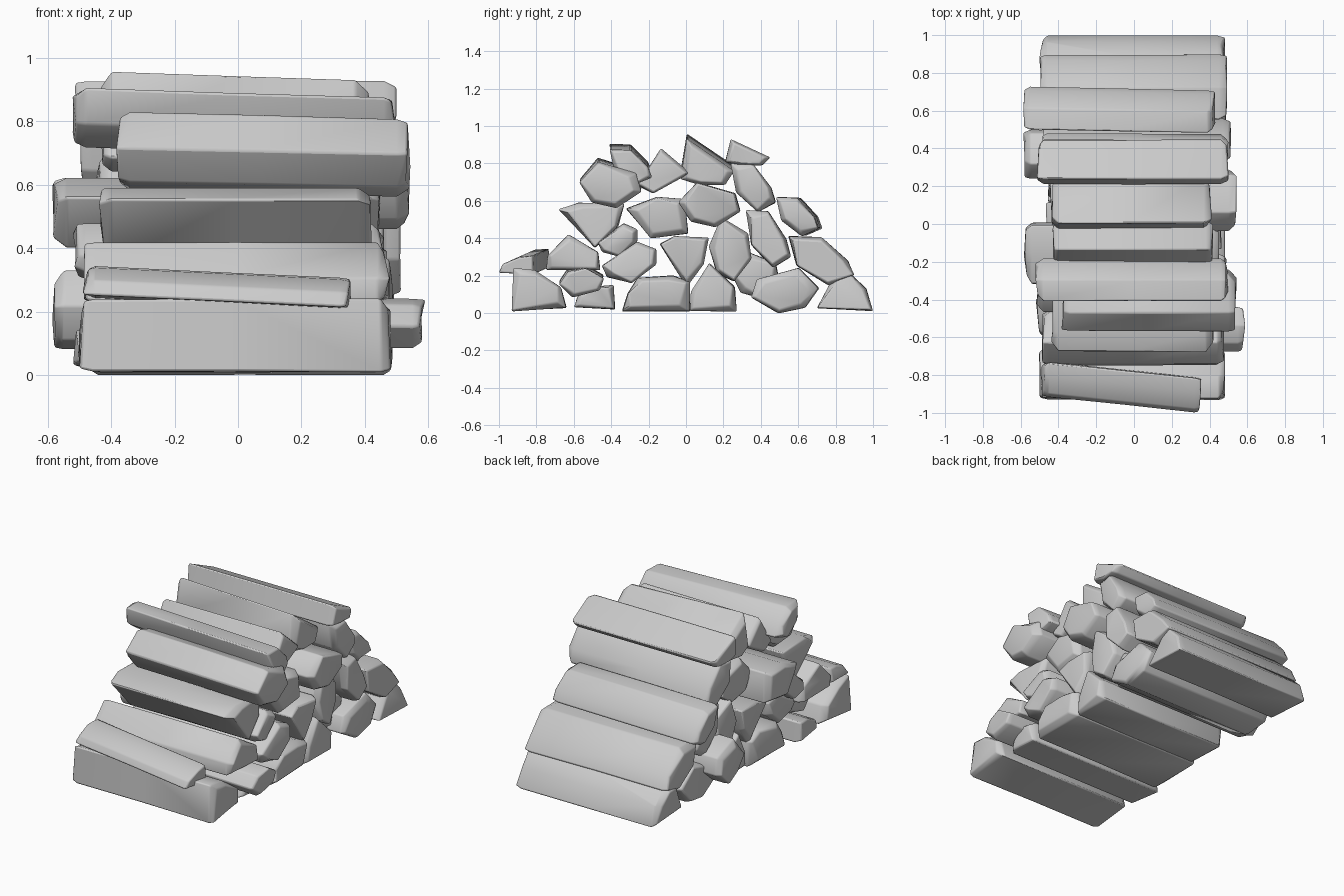
import bpy
import bmesh
import random
from math import radians

random.seed(4)
if "Cube" in bpy.data.objects:
    bpy.data.objects.remove(bpy.data.objects["Cube"], do_unlink=True)

wood = bpy.data.materials.new("pale_grey_wood")
wood.use_nodes = True
wood.diffuse_color = (.6, .6, .6, 1)
wood.node_tree.nodes["Principled BSDF"].inputs["Base Color"].default_value = wood.diffuse_color

# Split-wood cross-sections, each filling a unit box, clockwise
PROFILES = {
    "dome": [(0, .08), (.3, .92), (.6, 1), (.88, .6), (1, 0)],
    "gable": [(0, 0), (.03, .4), (.42, 1), (.96, .5), (1, 0)],
    "loaf": [(0, 0), (.08, .5), (.22, .94), (.75, 1), (1, .82), (1, 0)],
    "slope": [(0, .08), (.1, .55), (.58, .95), (.97, 1), (1, 0)],
    "wedge": [(0, .85), (.3, 1), (1, .97), (.9, .45), (.55, 0)],
    "chunk": [(0, .55), (.3, 1), (.92, .75), (1, .35), (.6, 0), (.2, .12)],
    "teardrop": [(0, .42), (.65, 1), (1, .82), (1, .45), (.55, 0), (.1, .15)],
    "quarter": [(0, .72), (.5, 1), (.95, .95), (1, .12), (.4, 0)],
    "shard": [(0, .18), (.45, 1), (1, .45), (.3, 0)],
    "corner": [(0, .12), (.12, 1), (1, .3), (.82, 0), (.35, 0)],
    "lean": [(0, 1), (.5, .98), (.9, .5), (1, .2), (.6, 0), (.12, .4)],
}


def log(name, shape, ys, zs, xs, flip="", drift=(0, 0)):
    """Loft a cross-section along x, with chipped, slanting ends."""
    profile = PROFILES[shape]
    if "y" in flip:
        profile = [(1 - u, v) for u, v in profile]
    if "z" in flip:
        profile = [(u, 1 - v) for u, v in profile]
    mid_u = sum(u for u, v in profile) / len(profile)
    mid_v = sum(v for u, v in profile) / len(profile)
    width, height = ys[1] - ys[0], zs[1] - zs[0]
    length = xs[1] - xs[0]
    chip = .04 / length
    bm = bmesh.new()
    rings = []
    for t, size in ((0, .84), (chip, 1), (.5, 1), (1 - chip, 1), (1, .84)):
        at_end = t in (0, 1)
        ring = []
        for u, v in profile:
            # End corners vary, some reach the full outline
            s = size + (random.uniform(-.16, .15) if at_end else random.uniform(-.02, .02))
            slant = random.uniform(-.005, .02) * (1 - 2 * t) if at_end else 0
            ring.append(bm.verts.new((
                xs[0] + t * length + slant,
                ys[0] + (mid_u + (u - mid_u) * s) * width + (t - .5) * drift[0],
                zs[0] + (mid_v + (v - mid_v) * s) * height + (t - .5) * drift[1])))
        rings.append(ring)
    n = len(profile)
    for a, b in zip(rings, rings[1:]):
        for i in range(n):
            j = (i + 1) % n
            bm.faces.new((a[i], a[j], b[j], b[i]))
    bm.faces.new(rings[0])
    bm.faces.new(rings[-1])
    bmesh.ops.recalc_face_normals(bm, faces=bm.faces)
    mesh = bpy.data.meshes.new(name)
    bm.to_mesh(mesh)
    bm.free()
    mesh.materials.append(wood)
    obj = bpy.data.objects.new(name, mesh)
    bpy.context.collection.objects.link(obj)
    # Softly worn edges
    bevel = obj.modifiers.new("worn_edges", "BEVEL")
    bevel.width = .008
    bevel.segments = 2
    bevel.limit_method = "ANGLE"
    bevel.angle_limit = radians(35)
    bpy.ops.object.select_all(action="DESELECT")
    obj.select_set(True)
    bpy.context.view_layer.objects.active = obj
    bpy.ops.object.shade_smooth_by_angle(angle=radians(65))


# Ground row, front to back
log("front_ground_log", "slope", (-.93, -.64), (.01, .24), (-.5, .49), "y")
log("small_ground_log", "slope", (-.6, -.38), (.02, .15), (-.52, .46))
log("wide_ground_log", "loaf", (-.34, .02), (.01, .2), (-.48, .48))
log("centre_ground_log", "gable", (.02, .27), (.01, .27), (-.46, .48))
log("rear_ground_log", "chunk", (.35, .71), (.0, .24), (-.48, .5), "y")
log("back_ground_log", "dome", (.7, 1), (.01, .21), (-.5, .48))

# Second row
log("front_thin_slab", "slope", (-.96, -.77), (.225, .325), (-.49, .36), "", (-.09, -.04))
log("small_round_log", "chunk", (-.68, -.44), (.09, .25), (-.4, .59), "z", (0, -.02))
log("front_gable_log", "gable", (-.75, -.46), (.23, .42), (-.49, .48))
log("front_inner_log", "teardrop", (-.45, -.16), (.16, .38), (-.47, .49))
log("centre_wedge", "wedge", (-.14, .12), (.14, .41), (-.47, .47))
log("rear_inner_log", "chunk", (.24, .5), (.08, .33), (-.59, .4))
log("back_lean_log", "lean", (.55, .9), (.15, .41), (-.5, .49))

# Third row
log("front_wedge", "wedge", (-.68, -.33), (.35, .59), (-.44, .42))
log("small_inner_log", "teardrop", (-.47, -.26), (.3, .48), (-.52, .46))
log("front_quarter_log", "quarter", (-.32, .01), (.4, .62), (-.58, .45))
log("centre_chunk_log", "chunk", (.12, .35), (.17, .51), (-.46, .46))
log("rear_upright_log", "lean", (.32, .56), (.24, .55), (-.48, .51))
log("back_round_log", "lean", (.49, .72), (.41, .62), (-.59, .43), "", (-.02, 0))

# Upper rows
log("front_upper_chunk", "chunk", (-.57, -.24), (.57, .82), (-.38, .54), "", (0, -.02))
log("centre_upper_chunk", "chunk", (-.04, .29), (.46, .7), (-.45, .54))
log("rear_upper_log", "lean", (.24, .48), (.54, .8), (-.5, .5))
log("front_top_log", "lean", (-.41, -.18), (.7, .89), (-.52, .5), "", (0, -.03))
log("centre_top_shard", "shard", (-.26, .02), (.64, .88), (-.44, .42))
log("peak_log", "corner", (-.03, .26), (.7, .945), (-.44, .41), "", (0, -.03))
log("rear_top_slab", "corner", (.21, .45), (.79, .93), (-.52, .5))
